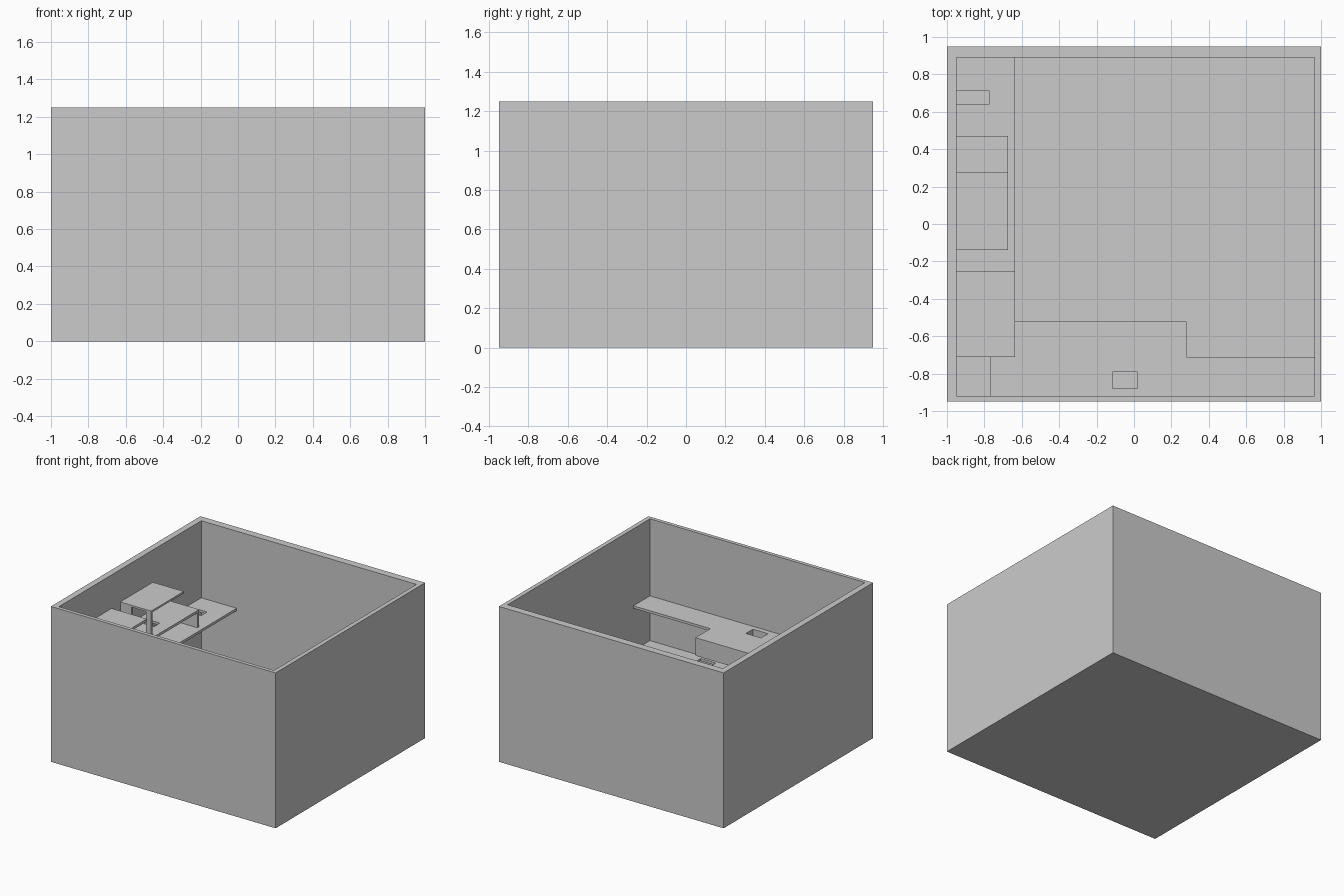
import bpy, bmesh
from mathutils import Vector

if "Cube" in bpy.data.objects:
    bpy.data.objects.remove(bpy.data.objects["Cube"])


def box(name, x0, x1, y0, y1, z0, z1):
    """Axis-aligned box given by its limits."""
    bm = bmesh.new()
    bmesh.ops.create_cube(bm, size=1)
    for v in bm.verts:
        v.co = Vector(((x0 + x1) / 2 + v.co.x * (x1 - x0),
                       (y0 + y1) / 2 + v.co.y * (y1 - y0),
                       (z0 + z1) / 2 + v.co.z * (z1 - z0)))
    me = bpy.data.meshes.new(name)
    bm.to_mesh(me)
    bm.free()
    ob = bpy.data.objects.new(name, me)
    bpy.context.collection.objects.link(ob)
    return ob


def cut(ob, *limits):
    """Cut a box-shaped opening and bake the result."""
    cutter = box("cutter", *limits)
    cutter.hide_render = True
    mod = ob.modifiers.new("opening", 'BOOLEAN')
    mod.operation, mod.solver, mod.object = 'DIFFERENCE', 'EXACT', cutter
    bpy.context.view_layer.objects.active = ob
    bpy.ops.object.modifier_apply(modifier=mod.name)
    bpy.data.objects.remove(cutter)


# inner wall limits
L, R, F, B = -0.95, 0.965, -0.92, 0.89

# open-topped room
room = box("room_shell", -1, 1, -0.95, 0.95, 0, 1.25)
cut(room, L, R, F, B, 0.04, 1.4)

# left worktop with a cable slot at the wall
left = box("left_worktop", L, -0.635, -0.71, B, 0.61, 0.63)
cut(left, L - 0.02, -0.775, 0.64, 0.715, 0.55, 0.7)

# front worktop and the deeper cabinet with its pocket
box("front_worktop_right", 0.28, R, F, -0.71, 0.61, 0.63)
box("front_worktop_left", -0.77, -0.635, F, -0.71, 0.61, 0.63)
cabinet = box("front_cabinet", -0.635, 0.28, F, -0.52, 0.485, 0.63)
cut(cabinet, -0.115, 0.02, -0.88, -0.79, 0.4, 0.7)

# low shelf beneath the front worktop
low = box("low_front_shelf", -0.77, R, F, -0.71, 0.25, 0.27)
cut(low, 0.35, 0.485, -0.88, -0.79, 0.2, 0.3)

# riser shelf standing on the left worktop
riser = box("riser_shelf", L, -0.675, -0.14, 0.47, 0.75, 0.77)
cut(riser, L - 0.02, -0.775, 0.04, 0.115, 0.7, 0.8)
for name, y in (("riser_end_front", -0.14), ("riser_end_back", 0.45)):
    box(name, L, -0.675, y, y + 0.02, 0.63, 0.75)

# raised top shelf with a wall panel and a post
box("top_shelf", L, -0.675, -0.14, 0.275, 0.975, 0.99)
box("top_shelf_wall_panel", L, -0.85, -0.14, -0.12, 0.77, 0.975)
box("top_shelf_post", -0.72, -0.675, -0.14, -0.12, 0.77, 0.975)

# high shelf near the front left corner
box("corner_high_shelf", L, -0.635, -0.71, -0.25, 0.96, 0.98)
